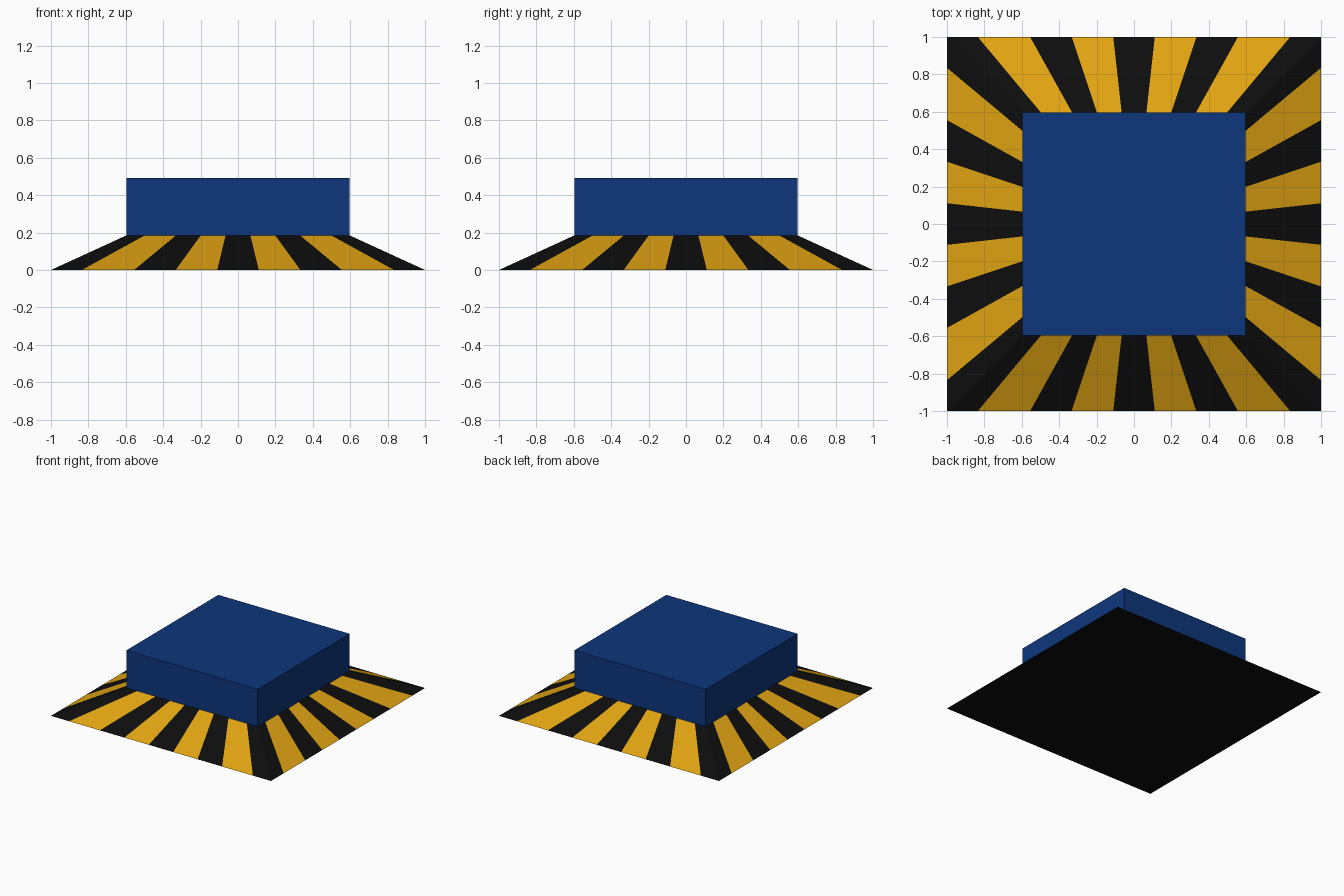
import bpy, bmesh
from mathutils import Matrix, Vector
from math import pi

if "Cube" in bpy.data.objects:
    bpy.data.objects.remove(bpy.data.objects["Cube"])

BASE, TOP, Z_JOIN, Z_TOP = 1.0, 0.597, 0.185, 0.492


def material(name, rgb):
    m = bpy.data.materials.new(name)
    m.diffuse_color = (*rgb, 1)
    m.use_nodes = True
    m.node_tree.nodes["Principled BSDF"].inputs["Base Color"].default_value = m.diffuse_color
    return m


black = material("black", (0.004, 0.004, 0.004))
yellow = material("yellow", (0.75, 0.37, 0.006))
blue = material("blue", (0.004, 0.037, 0.2))


def finish(name, bm, mats):
    bmesh.ops.remove_doubles(bm, verts=bm.verts, dist=1e-4)
    bmesh.ops.recalc_face_normals(bm, faces=bm.faces)
    me = bpy.data.meshes.new(name)
    bm.to_mesh(me)
    bm.free()
    for m in mats:
        me.materials.append(m)
    ob = bpy.data.objects.new(name, me)
    bpy.context.collection.objects.link(ob)


# Sloped skirt: each side is split into converging black and yellow stripes
half = [1 / 9, 3 / 9, 5 / 9, 0.835, 1]
cuts = [-f for f in reversed(half)] + half
bm = bmesh.new()
for side in range(4):
    rot = Matrix.Rotation(side * pi / 2, 3, 'Z')
    low = [bm.verts.new(rot @ Vector((f * BASE, -BASE, 0))) for f in cuts]
    high = [bm.verts.new(rot @ Vector((f * TOP, -TOP, Z_JOIN))) for f in cuts]
    for i in range(len(cuts) - 1):
        face = bm.faces.new((low[i], low[i + 1], high[i + 1], high[i]))
        face.material_index = i % 2
bmesh.ops.remove_doubles(bm, verts=bm.verts, dist=1e-4)
# Close the underside and the top of the skirt
bmesh.ops.holes_fill(bm, edges=[e for e in bm.edges if e.is_boundary], sides=0)
for f in bm.faces:
    if len(f.verts) > 4:
        f.material_index = 0
finish("striped_skirt", bm, [black, yellow])

# Blue block on top of the skirt
bm = bmesh.new()
bmesh.ops.create_cube(bm, size=1, matrix=Matrix.Translation((0, 0, (Z_JOIN + Z_TOP) / 2))
                      @ Matrix.Diagonal((2 * TOP, 2 * TOP, Z_TOP - Z_JOIN, 1)))
finish("top_block", bm, [blue])
